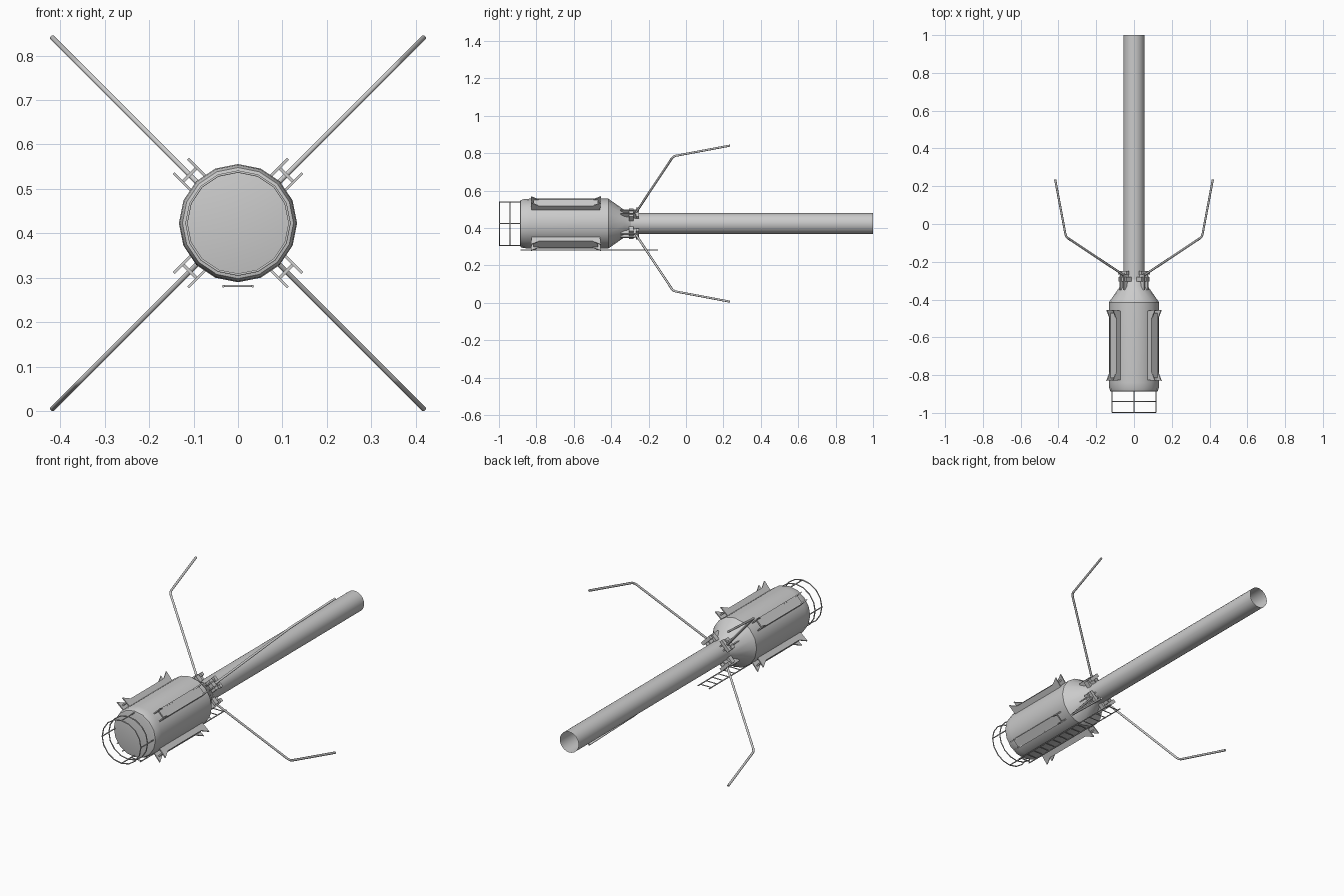
import bpy, bmesh, math
from mathutils import Vector

if "Cube" in bpy.data.objects:
    bpy.data.objects.remove(bpy.data.objects["Cube"])

CZ = 0.423  # height of the long axis
ANGLES = [math.radians(a) for a in (45, 135, 225, 315)]


def finish(name, bm, smooth=True):
    bmesh.ops.recalc_face_normals(bm, faces=bm.faces)
    me = bpy.data.meshes.new(name)
    bm.to_mesh(me)
    bm.free()
    ob = bpy.data.objects.new(name, me)
    bpy.context.collection.objects.link(ob)
    if smooth:
        bpy.context.view_layer.objects.active = ob
        bpy.ops.object.select_all(action='DESELECT')
        ob.select_set(True)
        bpy.ops.object.shade_smooth_by_angle(angle=math.radians(35))
    return ob


def place(a, y, r, t):
    """Point at distance r along spoke angle a, shifted sideways by t."""
    return Vector((r * math.cos(a) - t * math.sin(a), y,
                   CZ + r * math.sin(a) + t * math.cos(a)))


def lathe(name, profile, n=16):
    bm = bmesh.new()
    rings = []
    for r, y in profile:
        if r == 0:
            rings.append([bm.verts.new((0, y, CZ))] * n)
        else:
            rings.append([bm.verts.new(place(2 * math.pi * i / n, y, r, 0)) for i in range(n)])
    for A, B in zip(rings, rings[1:]):
        for i in range(n):
            j = (i + 1) % n
            bm.faces.new(list(dict.fromkeys((A[i], A[j], B[j], B[i]))))
    return finish(name, bm)


def plate(bm, a, outline, t0, t1):
    """Flat (y, r) outline extruded sideways from t0 to t1 on spoke a."""
    lo = [bm.verts.new(place(a, y, r, t0)) for y, r in outline]
    hi = [bm.verts.new(place(a, y, r, t1)) for y, r in outline]
    bm.faces.new(lo)
    bm.faces.new(hi[::-1])
    n = len(lo)
    for i in range(n):
        j = (i + 1) % n
        bm.faces.new((lo[i], hi[i], hi[j], lo[j]))


def box(bm, a, y0, y1, r0, r1, t0, t1):
    plate(bm, a, [(y0, r0), (y1, r0), (y1, r1), (y0, r1)], t0, t1)


def wire(name, paths, radius, cyclic=False, res=1):
    cu = bpy.data.curves.new(name, 'CURVE')
    cu.dimensions = '3D'
    cu.bevel_depth = radius
    cu.bevel_resolution = res
    cu.use_fill_caps = True
    for path in paths:
        s = cu.splines.new('POLY')
        s.points.add(len(path) - 1)
        for p, co in zip(s.points, path):
            p.co = (*co, 1)
        s.use_cyclic_u = cyclic
    ob = bpy.data.objects.new(name, cu)
    bpy.context.collection.objects.link(ob)
    return ob


# Main body with end cap, shoulder cone and long open tube
lathe("body", [(0, -0.888), (0.114, -0.888), (0.125, -0.885), (0.131, -0.868),
               (0.133, -0.84), (0.133, -0.415)])
lathe("shoulder", [(0.133, -0.415), (0.126, -0.405), (0.07, -0.325), (0.056, -0.295)])
lathe("long_tube", [(0.056, -0.295), (0.056, 1.0)], 24)

# Wire cage behind the end cap
rings = [[place(2 * math.pi * i / 16, y, 0.116, 0) for i in range(16)] for y in (-0.997, -0.94)]
wire("cage_rings", rings, 0.003, True)
wire("cage_rods", [[place(k * math.pi / 2, -0.997, 0.116, 0), place(k * math.pi / 2, -0.88, 0.116, 0)]
                   for k in range(4)], 0.003)

# Ladder under the body
LZ = 0.281
wire("ladder_rails", [[(s * 0.033, -0.885, LZ), (s * 0.033, -0.15, LZ)] for s in (-1, 1)], 0.003)
wire("ladder_rungs", [[(-0.033, y, LZ), (0.033, y, LZ)]
                      for y in (-0.87 + 0.05 * i for i in range(15))], 0.0025)

for k, a in enumerate(ANGLES):
    # Side rail: two walls with raised forked ends and a web between
    bm = bmesh.new()
    wall = [(-0.825, 0.125), (-0.46, 0.125), (-0.455, 0.182), (-0.5, 0.158),
            (-0.785, 0.158), (-0.83, 0.182)]
    for s in (-1, 1):
        plate(bm, a, wall, s * 0.023 - 0.003, s * 0.023 + 0.003)
    box(bm, a, -0.815, -0.47, 0.15, 0.157, -0.022, 0.022)
    finish(f"side_rail_{k + 1}", bm, False)

    # Hinge bracket: two lugs, a cross block and a pin bar
    bm = bmesh.new()
    lug = [(-0.35, 0.075), (-0.25, 0.05), (-0.25, 0.088), (-0.285, 0.092), (-0.35, 0.092)]
    for s in (-1, 1):
        plate(bm, a, lug, s * 0.013 - 0.003, s * 0.013 + 0.003)
    box(bm, a, -0.305, -0.28, 0.05, 0.085, -0.03, 0.03)
    box(bm, a, -0.268, -0.25, 0.07, 0.088, -0.033, 0.033)
    finish(f"hinge_bracket_{k + 1}", bm, False)

    # Thin folding leg with a bent knee
    path = [(-0.275, 0.068), (-0.075, 0.495), (-0.067, 0.506), (-0.055, 0.513), (0.235, 0.59)]
    wire(f"folding_leg_{k + 1}", [[place(a, y, r, 0) for y, r in path]], 0.006, res=2)
